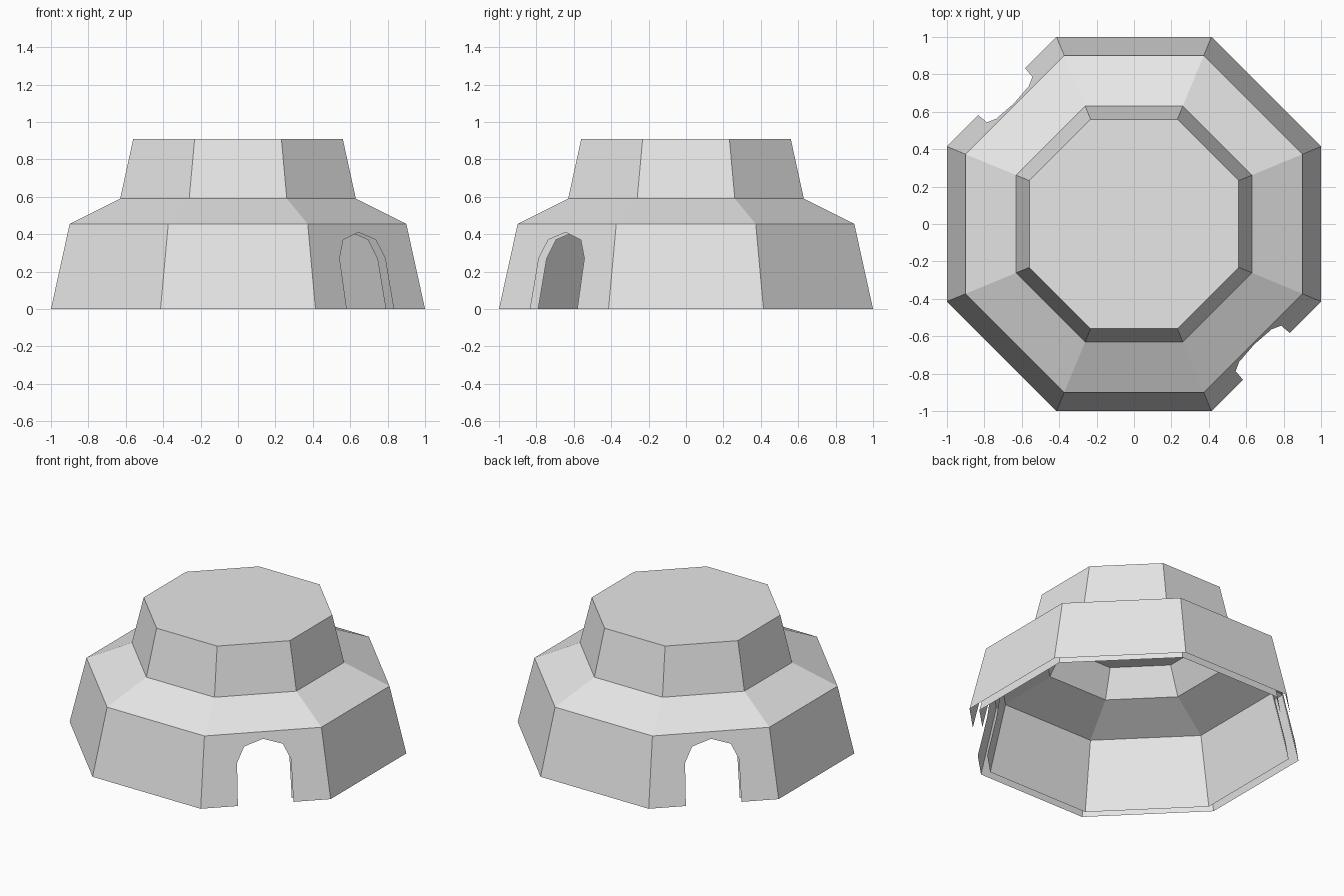
import bpy, bmesh, math
from mathutils import Matrix, Vector

if "Cube" in bpy.data.objects:
    bpy.data.objects.remove(bpy.data.objects["Cube"])

stone = bpy.data.materials.new("light_grey_wall")
stone.use_nodes = True
grey = (0.8, 0.8, 0.8, 1)
stone.diffuse_color = grey
stone.node_tree.nodes["Principled BSDF"].inputs["Base Color"].default_value = grey

SIDES = 8
DOOR_SIDES = (3, 7)  # side k faces angle k * 45 degrees
HALF = math.tan(math.pi / SIDES)
# Door outline as (half width, height), from the ground to the apex
DOOR = [(0.177, 0), (0.172, 0.27), (0.123, 0.37), (0, 0.41)]


def shell(name, rings, inward=False):
    """Eight-sided stepped dome; rings are (apothem, height) from the ground up."""
    bm = bmesh.new()
    (r0, z0), (r1, z1) = rings[:2]

    def wall_radius(z):
        return r0 + (r1 - r0) * (z - z0) / (z1 - z0)

    for k in range(SIDES):
        turn = Matrix.Rotation(k * math.tau / SIDES, 3, 'Z')

        def face(points):
            bm.faces.new([bm.verts.new(turn @ Vector(p)) for p in points])

        for level, ((ra, za), (rb, zb)) in enumerate(zip(rings, rings[1:])):
            ha, hb = ra * HALF, rb * HALF
            top = [(rb, hb, zb), (rb, -hb, zb)]
            if level == 0 and k in DOOR_SIDES:
                # Two mirrored half walls meet above the doorway
                for s in (-1, 1):
                    arch = [(wall_radius(z), s * w, z) for w, z in DOOR]
                    half = [(ra, s * ha, za)] + arch + [(rb, 0, zb), (rb, s * hb, zb)]
                    face(half if s < 0 else half[::-1])
            else:
                face([(ra, -ha, za), (ra, ha, za)] + top)
        # Wedge of the flat roof
        r, z = rings[-1]
        face([(r, -r * HALF, z), (r, r * HALF, z), (0, 0, z)])

    bmesh.ops.remove_doubles(bm, verts=bm.verts, dist=0.0001)
    if inward:
        bmesh.ops.reverse_faces(bm, faces=bm.faces)
    mesh = bpy.data.meshes.new(name)
    bm.to_mesh(mesh)
    bm.free()
    mesh.materials.append(stone)
    obj = bpy.data.objects.new(name, mesh)
    bpy.context.collection.objects.link(obj)


# Outer walls, shoulder, upper tier and roof
shell("outer_shell", [(1, 0), (0.9, 0.455), (0.63, 0.59), (0.56, 0.91)])
# Inner lining and ceiling
shell("inner_lining", [(0.94, 0), (0.84, 0.46), (0.55, 0.58), (0.46, 0.76)], inward=True)
